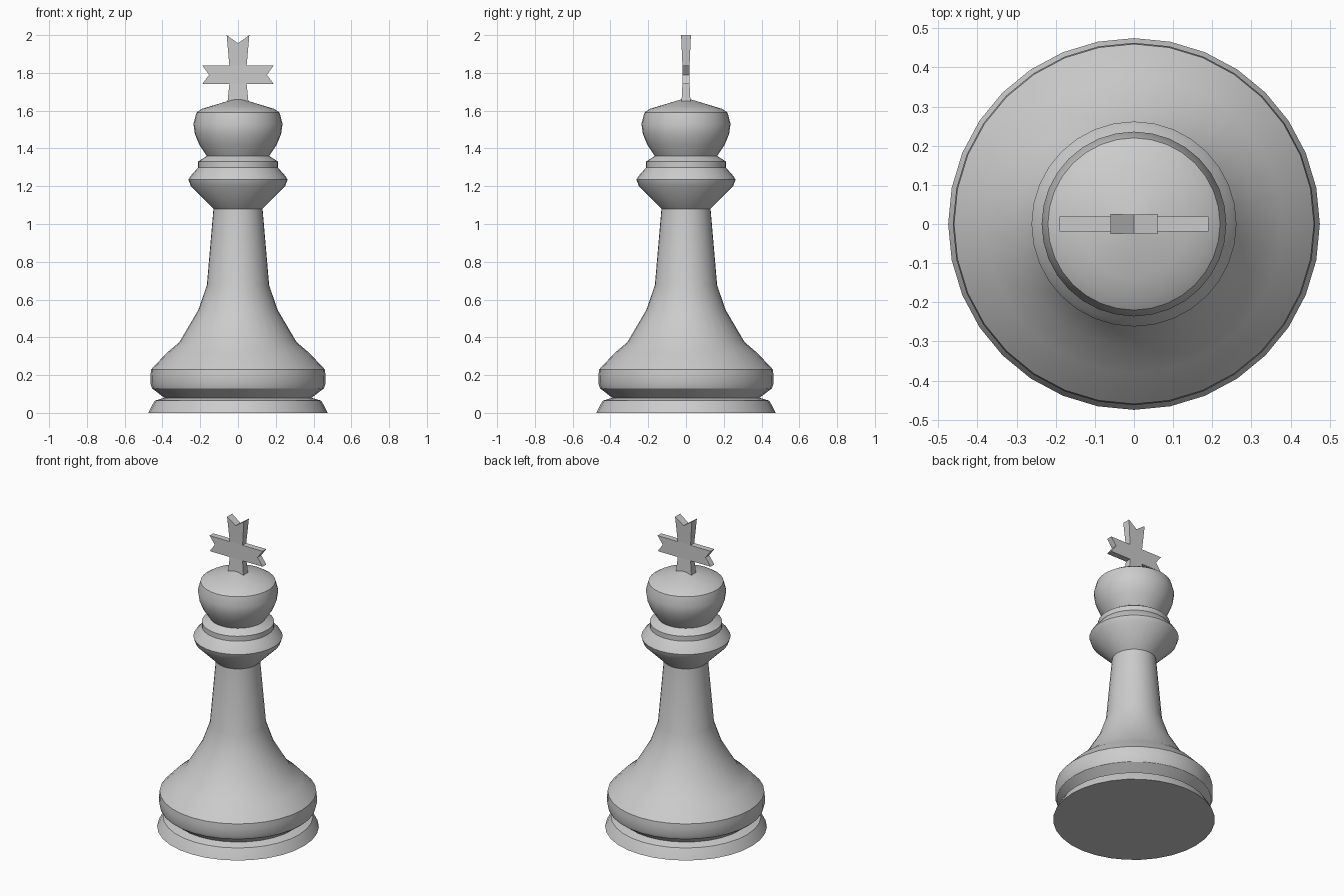
import bpy, bmesh, math

if "Cube" in bpy.data.objects:
    bpy.data.objects.remove(bpy.data.objects["Cube"])

SIDES = 32


def finish(name, bm, angle=30):
    bmesh.ops.remove_doubles(bm, verts=bm.verts, dist=0.0005)
    bmesh.ops.recalc_face_normals(bm, faces=bm.faces)
    me = bpy.data.meshes.new(name)
    bm.to_mesh(me)
    bm.free()
    ob = bpy.data.objects.new(name, me)
    bpy.context.collection.objects.link(ob)
    bpy.ops.object.select_all(action='DESELECT')
    ob.select_set(True)
    bpy.context.view_layer.objects.active = ob
    if angle:
        bpy.ops.object.shade_smooth_by_angle(angle=math.radians(angle))
    return ob


def lathe(name, profile, angle=30):
    # revolve (radius, height) points around z
    bm = bmesh.new()
    vs = [bm.verts.new((r, 0, z)) for r, z in profile]
    es = [bm.edges.new(p) for p in zip(vs, vs[1:])]
    bmesh.ops.spin(bm, geom=vs + es, cent=(0, 0, 0), axis=(0, 0, 1),
                   angle=math.tau, steps=SIDES, use_merge=False)
    return finish(name, bm, angle)


# stepped foot
lathe("foot", [(0, 0), (0.475, 0), (0.455, 0.04), (0.44, 0.065), (0.39, 0.08)])

# base bulge sweeping up into the stem
lathe("stem", [(0.39, 0.08), (0.455, 0.13), (0.463, 0.155), (0.463, 0.20),
               (0.46, 0.23), (0.38, 0.315), (0.31, 0.375), (0.21, 0.545),
               (0.165, 0.675), (0.13, 1.08)], 30)

# flared collar with a ring above
lathe("collar", [(0.13, 1.08), (0.25, 1.20), (0.262, 1.235), (0.25, 1.255),
                 (0.212, 1.298), (0.212, 1.33), (0.165, 1.36)])

# rounded head
lathe("head", [(0.165, 1.36), (0.205, 1.42), (0.228, 1.475), (0.236, 1.53),
               (0.22, 1.59), (0.19, 1.61), (0.14, 1.625), (0.025, 1.66), (0, 1.66)], 40)

# notched cross: half front outline points as (x, z, half thickness)
P = {"foot": (0.056, 1.64, 0.024), "low": (0.046, 1.74, 0.019),
     "high": (0.046, 1.84, 0.019), "tip": (0.06, 2.0, 0.026),
     "notch": (0, 1.957, 0.024), "arm_low": (0.19, 1.74, 0.019),
     "arm_notch": (0.153, 1.79, 0.019), "arm_high": (0.19, 1.84, 0.019),
     "c0": (0, 1.64, 0.024), "c1": (0, 1.74, 0.019), "c2": (0, 1.84, 0.019)}
PANELS = ["c0 foot low c1", "c1 low high c2", "c2 high tip notch",
          "low arm_low arm_notch arm_high high"]
RIM = "c0 foot low arm_low arm_notch arm_high high tip notch".split()
bm = bmesh.new()
for sx in (1, -1):
    def vert(key, side):
        x, z, h = P[key]
        return bm.verts.new((sx * x, side * h, z))
    for side in (1, -1):
        for panel in PANELS:
            bm.faces.new([vert(k, side) for k in panel.split()])
    for a, b in zip(RIM, RIM[1:]):
        bm.faces.new([vert(a, -1), vert(b, -1), vert(b, 1), vert(a, 1)])
finish("finial_cross", bm, 0)
